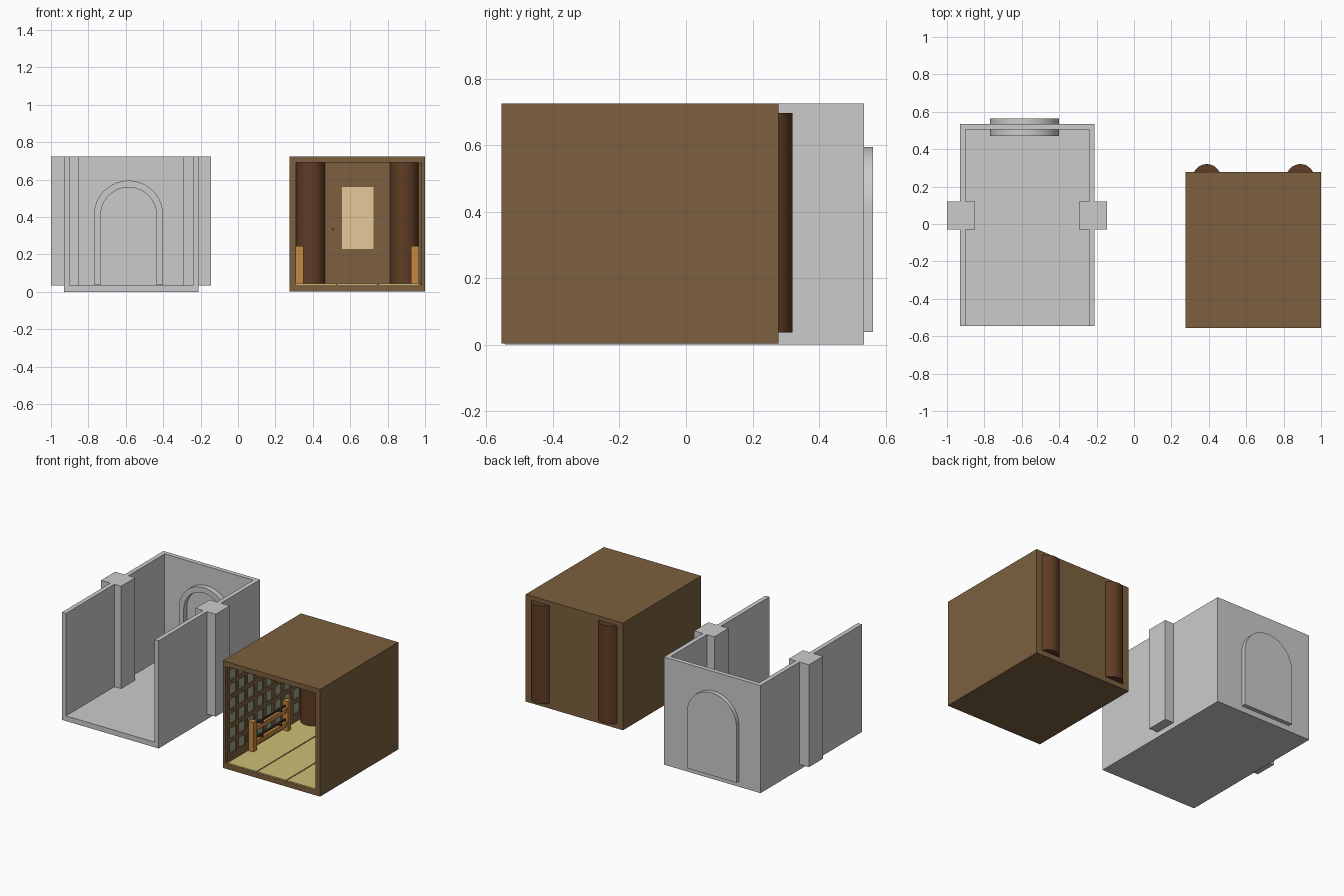
import bpy, bmesh, math
from mathutils import Matrix

if "Cube" in bpy.data.objects:
    bpy.data.objects.remove(bpy.data.objects["Cube"])


def material(name, rgb):
    m = bpy.data.materials.new(name)
    m.diffuse_color = (*rgb, 1)
    m.use_nodes = True
    m.node_tree.nodes["Principled BSDF"].inputs["Base Color"].default_value = m.diffuse_color
    return m


WOOD = material("wood", (0.20, 0.118, 0.05))
DARK = material("dark_wood", (0.115, 0.045, 0.019))
ORANGE = material("orange_wood", (0.56, 0.25, 0.055))
PAPER = material("cream_paper", (0.78, 0.58, 0.32))
STRAW = material("straw", (0.60, 0.52, 0.18))
PANE = material("green_pane", (0.33, 0.38, 0.25))
BLACK = material("black", (0.02, 0.015, 0.015))


def finish(name, bm, mat=None, smooth=False):
    bmesh.ops.recalc_face_normals(bm, faces=bm.faces)
    me = bpy.data.meshes.new(name)
    bm.to_mesh(me)
    bm.free()
    ob = bpy.data.objects.new(name, me)
    bpy.context.collection.objects.link(ob)
    if mat:
        me.materials.append(mat)
    if smooth:
        bpy.ops.object.select_all(action='DESELECT')
        ob.select_set(True)
        bpy.context.view_layer.objects.active = ob
        bpy.ops.object.shade_smooth_by_angle(angle=math.radians(35))
    return ob


def boxes(name, items, mat=None):
    """One object from boxes given as (x0, x1, y0, y1, z0, z1)."""
    bm = bmesh.new()
    for x0, x1, y0, y1, z0, z1 in items:
        m = (Matrix.Translation(((x0 + x1) / 2, (y0 + y1) / 2, (z0 + z1) / 2))
             @ Matrix.Diagonal((x1 - x0, y1 - y0, z1 - z0, 1)))
        bmesh.ops.create_cube(bm, size=1, matrix=m)
    return finish(name, bm, mat)


def cylinder(name, r, length, loc, axis, mat, seg=32):
    rot = Matrix.Rotation(math.pi / 2, 4, 'X') if axis == 'Y' else Matrix()
    bm = bmesh.new()
    bmesh.ops.create_cone(bm, cap_ends=True, segments=seg, radius1=r, radius2=r,
                          depth=length, matrix=Matrix.Translation(loc) @ rot)
    return finish(name, bm, mat, True)


def extrude_xz(name, pts, y0, y1):
    bm = bmesh.new()
    f = bm.faces.new([bm.verts.new((x, y0, z)) for x, z in pts])
    r = bmesh.ops.extrude_face_region(bm, geom=[f])
    verts = [v for v in r['geom'] if isinstance(v, bmesh.types.BMVert)]
    bmesh.ops.translate(bm, verts=verts, vec=(0, y1 - y0, 0))
    return finish(name, bm, None, True)


def arch(r, cx=-0.585, spring=0.41, n=32):
    return [(cx + r * math.cos(math.pi * i / n), spring + r * math.sin(math.pi * i / n))
            for i in range(n + 1)]


# --- Grey room: floor, three walls, two pillars ---
boxes("room_floor", [(-0.93, -0.21, -0.545, 0.535, 0, 0.035)])
boxes("room_left_wall", [(-0.93, -0.90, -0.545, 0.535, 0.035, 0.725)])
boxes("room_right_wall", [(-0.24, -0.21, -0.545, 0.535, 0.035, 0.725)])
boxes("room_back_wall", [(-0.90, -0.24, 0.505, 0.535, 0.035, 0.725)])
for side, x in (("left", -1.0), ("right", -0.295)):
    boxes(side + "_pillar", [(x, x + 0.15, -0.03, 0.12, 0.035, 0.725)])

# Arched doorway: frame inside, solid panel outside
outer, inner = arch(0.185), arch(0.149)
ring = ([(-0.40, 0.038)] + outer + [(-0.77, 0.038), (-0.734, 0.038)]
        + inner[::-1] + [(-0.436, 0.038)])
extrude_xz("arch_frame", ring, 0.47, 0.51)
extrude_xz("arch_door", [(-0.40, 0.038)] + outer + [(-0.77, 0.038)], 0.53, 0.563)

# --- Wooden room: shell ---
X0, X1, Y0, Y1 = 0.275, 1.0, -0.555, 0.278
boxes("wooden_floor", [(X0, X1, Y0, Y1, 0.003, 0.038)], WOOD)
boxes("wooden_ceiling", [(X0, X1, Y0, Y1, 0.692, 0.725)], WOOD)
boxes("wooden_back_wall", [(X0, X1, 0.245, Y1, 0.038, 0.692)], WOOD)

# Round columns set halfway through the back wall
for side, x in (("left", 0.389), ("right", 0.889)):
    cylinder(side + "_column", 0.076, 0.66, (x, 0.244, 0.367), 'Z', DARK, 48)

# Straw mats with narrow dark gaps
boxes("mat_gaps", [(0.31, 0.965, Y0 + 0.003, 0.245, 0.038, 0.040)], DARK)
for i in range(3):
    x = 0.31 + i * 0.2205
    boxes(f"floor_mat_{i + 1}", [(x, x + 0.214, Y0 + 0.002, 0.243, 0.038, 0.045)], STRAW)

# Paper panel and round pull on the back door
boxes("paper_panel", [(0.555, 0.725, 0.238, 0.246, 0.23, 0.56)], PAPER)
cylinder("door_pull", 0.009, 0.008, (0.508, 0.243, 0.335), 'Y', DARK, 20)

# Side walls, lattices and racks, mirrored about the room's middle
MID = (X0 + X1) / 2


def sided(items, flip):
    return [(2 * MID - b, 2 * MID - a, *r) if flip else (a, b, *r) for a, b, *r in items]


COLS, ROWS = 8, 6
dy, dz = (0.245 - Y0 - 0.028) / COLS, 0.098
bars = [(0.298, 0.31, Y0 + i * dy, Y0 + i * dy + 0.028, 0.038, 0.692) for i in range(COLS + 1)]
for j in range(COLS):
    a, b = Y0 + j * dy + 0.028, Y0 + (j + 1) * dy
    bars += [(0.298, 0.31, a, b, 0.07 + i * dz if i else 0.038,
              0.07 + i * dz + 0.028 if i < ROWS else 0.692) for i in range(ROWS + 1)]
posts = [(0.311, 0.35, y, y + 0.035, 0.045, 0.245) for y in (-0.335, 0.03)]
rails = [(0.316, 0.343, -0.30, 0.03, z, z + 0.03) for z in (0.075, 0.17)]
pegs = [(0.322, 0.348, y, y + 0.012, z, z + 0.022)
        for y in (-0.24, -0.04) for z in (0.105, 0.2)]

for side, flip in (("left", False), ("right", True)):
    boxes(side + "_side_wall", sided([(X0, 0.297, Y0, 0.245, 0.038, 0.692)], flip), WOOD)
    boxes(side + "_panes", sided([(0.297, 0.301, Y0 + 0.01, 0.24, 0.05, 0.68)], flip), PANE)
    boxes(side + "_lattice", sided(bars, flip), WOOD)
    boxes(side + "_rack", sided(posts + rails, flip), ORANGE)
    boxes(side + "_rack_pegs", sided(pegs, flip), DARK)
    x = 2 * MID - 0.333 if flip else 0.333
    for k, z in enumerate((0.122, 0.215)):
        cylinder(f"{side}_rod_{k + 1}", 0.007, 0.32, (x, -0.135, z), 'Y', BLACK, 12)
